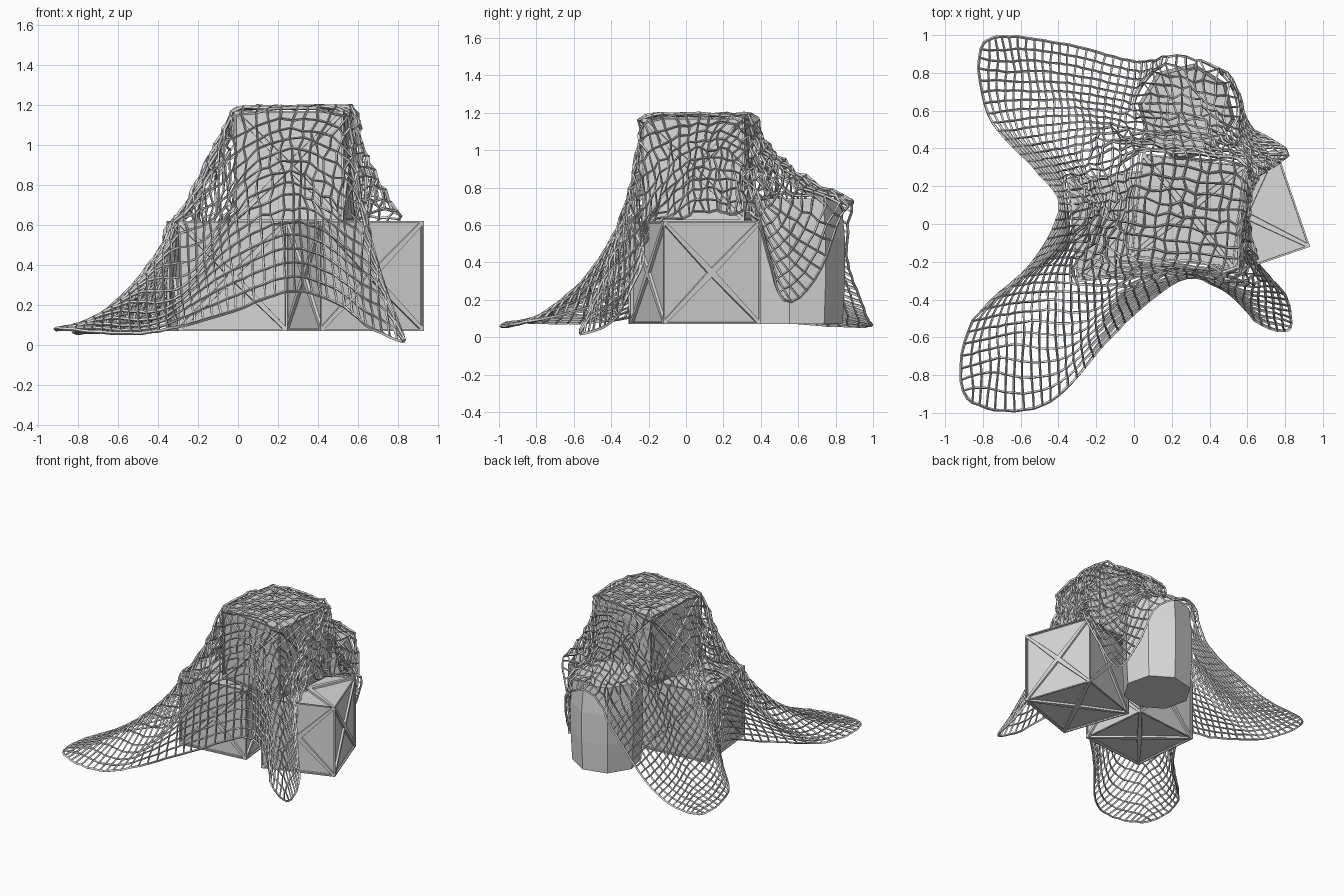
import bpy, bmesh, math, random
from mathutils import Vector, Matrix

random.seed(4)
old = bpy.data.objects.get("Cube")
if old:
    bpy.data.objects.remove(old, do_unlink=True)

# One plain colour for everything
grey = bpy.data.materials.new("plain_grey")
grey.use_nodes = True
grey.diffuse_color = (.7, .7, .7, 1)
for node in grey.node_tree.nodes:
    if node.type == 'BSDF_PRINCIPLED':
        node.inputs["Base Color"].default_value = (.7, .7, .7, 1)
        node.inputs["Roughness"].default_value = .8


def add_object(name, bm, matrix=None):
    mesh = bpy.data.meshes.new(name)
    bm.to_mesh(mesh)
    bm.free()
    mesh.materials.append(grey)
    obj = bpy.data.objects.new(name, mesh)
    if matrix:
        obj.matrix_world = matrix
    bpy.context.collection.objects.link(obj)
    return obj


def placement(x, y, z, degrees):
    return Matrix.Translation((x, y, z)) @ Matrix.Rotation(math.radians(degrees), 4, 'Z')


# Crates: cubes with four recessed triangles on each face
SIZE = .55
HALF = SIZE / 2
FLOOR = .07
crates = {
    "left_crate": placement(-.055, -.005, FLOOR + HALF, 6),
    "right_crate": placement(.583, .05, FLOOR + HALF, 19),
    "top_crate": placement(.285, .07, FLOOR + SIZE + HALF, -6.5),
}
for name, matrix in crates.items():
    bm = bmesh.new()
    bmesh.ops.create_cube(bm, size=SIZE)
    bmesh.ops.poke(bm, faces=bm.faces[:])
    bmesh.ops.inset_individual(bm, faces=bm.faces[:], thickness=.024, depth=0)
    panels = [f for f in bm.faces if len(f.verts) == 3]
    bmesh.ops.inset_individual(bm, faces=panels, thickness=.003, depth=-.014)
    add_object(name, bm, matrix)

# Barrel: eight-sided spin of a slightly bulging profile
BARREL = Vector((.278, .593, 0))
BARREL_TOP = .74
BARREL_RADIUS = .26
profile = [(0, FLOOR), (.248, FLOOR), (BARREL_RADIUS, .3),
           (BARREL_RADIUS, .53), (.24, BARREL_TOP), (0, BARREL_TOP)]
bm = bmesh.new()
points = [bm.verts.new((r, 0, z)) for r, z in profile]
edges = [bm.edges.new(pair) for pair in zip(points, points[1:])]
bmesh.ops.spin(bm, geom=points + edges, cent=(0, 0, 0), axis=(0, 0, 1),
               angle=math.tau, steps=8, use_duplicate=False)
bmesh.ops.remove_doubles(bm, verts=bm.verts[:], dist=.001)
bmesh.ops.recalc_face_normals(bm, faces=bm.faces[:])
add_object("barrel", bm, placement(BARREL.x, BARREL.y, 0, 36))

# Hem of the net, six points to a side, starting at the front corner on -x
hem = [Vector(p) for p in (
    (-.88, -.92, .08), (-.47, -.95, .06), (-.06, -.53, .16),
    (.26, -.29, .27), (.5, -.36, .21), (.66, -.52, .09),
    (.82, -.56, .02), (.8, -.38, .1), (.66, -.21, .42),
    (.61, .03, .66), (.64, .24, .66), (.81, .38, .63),
    (.61, .52, .2), (.55, .7, .33), (.46, .82, .64),
    (.2, .88, .71), (0, .86, .42), (-.42, .96, .12),
    (-.79, .96, .06), (-.77, .58, .08), (-.52, .29, .12),
    (-.39, .09, .2), (-.55, -.22, .12), (-.86, -.53, .08))]


def hem_point(p):
    # Closed smooth curve through the hem points
    i = math.floor(p)
    t = p - i
    a, b, c, d = (hem[(i + k) % len(hem)] for k in (-1, 0, 1, 2))
    return b + .5 * t * (c - a + t * (2 * a - 5 * b + 4 * c - d
                                      + t * (3 * (b - c) + d - a)))


# Cells of the net before, across and after the top crate
COLUMNS = (21, 9, 10)
ROWS = (15, 9, 16)
RIM = .25
MARGIN = .015


def spread(i, cells):
    before, across, after = cells
    if i < before:
        return -1 + (1 - RIM) * i / before
    if i <= before + across:
        return -RIM + 2 * RIM * (i - before) / across
    return RIM + (1 - RIM) * (i - before - across) / after


def drape(a, b):
    # Top of the pile inside the rim, hanging spokes outside it
    r = max(abs(a), abs(b))
    reach = (HALF + MARGIN) / max(r, RIM)
    rim = crates["top_crate"] @ Vector((a * reach, b * reach, HALF + MARGIN))
    if r <= RIM:
        return rim
    s, q = a / r, b / r
    if b == -r:
        p = 3 * (s + 1)
    elif a == r:
        p = 6 + 3 * (q + 1)
    elif b == r:
        p = 12 + 3 * (1 - s)
    else:
        p = 18 + 3 * (1 - q)
    end = hem_point(p)
    drop = end - rim
    far = min(1, drop.to_2d().length)
    # The net stands fuller over the crate on the -x side
    fullness = .8 - .38 * far if drop.x < 0 else .28 * far
    bend = Vector((rim.x + drop.x * fullness, rim.y + drop.y * .13,
                   end.z - drop.z * (.62 - .58 * far * far)))
    t = (r - RIM) / (1 - RIM)
    return rim.lerp(bend, t).lerp(bend.lerp(end, t), t)


inverses = [(m, m.inverted()) for m in crates.values()]


def push_out(point):
    # Keep the net outside the crates, the barrel and the ground
    for matrix, inverse in inverses:
        local = inverse @ point
        depth = [HALF + MARGIN - abs(c) for c in local]
        if min(depth) > 0:
            axis = depth.index(min(depth))
            local[axis] = math.copysign(HALF + MARGIN, local[axis])
            point = matrix @ local
    side = (point - BARREL).to_2d()
    gap = BARREL_RADIUS + MARGIN - side.length
    rise = BARREL_TOP + MARGIN - point.z
    if gap > 0 and rise > 0:
        if rise < gap:
            point.z += rise
        else:
            side = side.normalized() * gap
            point += Vector((side.x, side.y, 0))
    point.z = max(point.z, .012)
    return point


# Net sheet: draped, relaxed against the pile, then lightly crumpled
width, height = sum(COLUMNS) + 1, sum(ROWS) + 1
net = [[push_out(drape(spread(i, COLUMNS), spread(j, ROWS)))
        for i in range(width)] for j in range(height)]
for step in range(4):
    relaxed = [row[:] for row in net]
    for j in range(1, height - 1):
        for i in range(1, width - 1):
            mean = (net[j - 1][i] + net[j + 1][i] + net[j][i - 1] + net[j][i + 1]) / 4
            relaxed[j][i] = push_out(net[j][i].lerp(mean, .35))
    net = relaxed
for row in net:
    for k, point in enumerate(row):
        rough = .014 if point.z > .6 else .003
        row[k] = push_out(point + Vector([random.uniform(-rough, rough) for c in "xyz"]))

bm = bmesh.new()
knots = [[bm.verts.new(p) for p in row] for row in net]
for low, high in zip(knots, knots[1:]):
    for i in range(width - 1):
        bm.faces.new((low[i], low[i + 1], high[i + 1], high[i]))
cargo_net = add_object("cargo_net", bm)

# Open the sheet into square strands
strands = cargo_net.modifiers.new("strands", 'WIREFRAME')
strands.thickness = .018
strands.use_even_offset = False
strands.use_boundary = True
strands.use_replace = True
